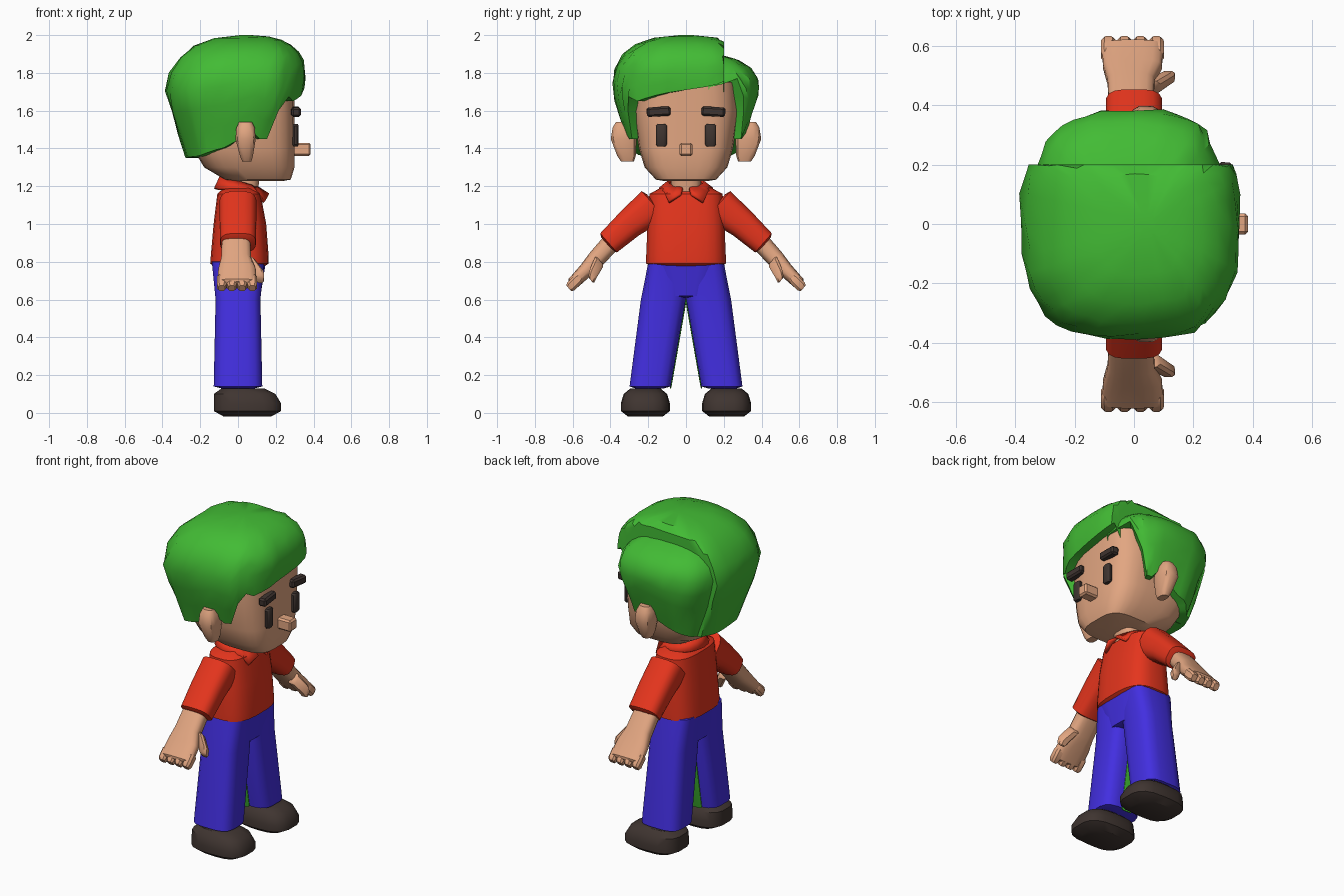
import bpy, bmesh, random
from math import sin, cos, radians, copysign
from mathutils import Vector

random.seed(4)
old = bpy.data.objects.get("Cube")
if old:
    bpy.data.objects.remove(old, do_unlink=True)


def material(name, *rgb):
    mat = bpy.data.materials.new(name)
    mat.use_nodes = True
    mat.diffuse_color = (*rgb, 1)
    shader = mat.node_tree.nodes["Principled BSDF"]
    shader.inputs["Base Color"].default_value = (*rgb, 1)
    return mat


SKIN = material("skin", .76, .38, .22)
GREEN = material("hair green", .055, .5, .035)
RED = material("shirt red", .78, .035, .012)
BLUE = material("trouser blue", .055, .028, .75)
DARK = material("dark brown", .05, .035, .03)
made = []


def finish(name, bm, mat):
    bmesh.ops.recalc_face_normals(bm, faces=bm.faces)
    mesh = bpy.data.meshes.new(name)
    bm.to_mesh(mesh)
    bm.free()
    mesh.materials.append(mat)
    part = bpy.data.objects.new(name, mesh)
    bpy.context.collection.objects.link(part)
    made.append(part)
    return part


def rounded(angle, power):
    """Point of a unit superellipse."""
    return [copysign(abs(value) ** (2 / power), value) for value in (cos(angle), sin(angle))]


def bridge(bm, loops, closed=True):
    for lower, upper in zip(loops, loops[1:]):
        count = len(lower)
        for i in range(count if closed else count - 1):
            j = (i + 1) % count
            bm.faces.new((lower[i], lower[j], upper[j], upper[i]))


def soft_end(ring, neighbour, soft):
    """Smaller ring just beyond the end of a loft, to round it off."""
    centre, before = Vector(ring[:3]), Vector(neighbour[:3])
    centre += (centre - before).normalized() * soft
    return (*centre, ring[3] * .7, ring[4] * .7)


def loft(name, mat, rings, up=(0, 1, 0), sides=16, power=3, side=1, soft=.01):
    """Rounded sections: x, y, z, half width in x, half width along up."""
    bm, loops, up = bmesh.new(), [], Vector(up).normalized()
    first = soft_end(rings[0], rings[1], soft)
    last = soft_end(rings[-1], rings[-2], soft)
    for x, y, z, wide, deep in [first, *rings, last]:
        loop = []
        for i in range(sides):
            across, along = rounded(radians(360 * (i + .5) / sides), power)
            point = Vector((x + wide * across, y, z)) + up * deep * along
            point.y *= side
            loop.append(bm.verts.new(point))
        loops.append(loop)
    bridge(bm, loops)
    bm.faces.new(loops[0])
    bm.faces.new(loops[-1])
    return finish(name, bm, mat)


def stack(name, mat, rows, y=0, **options):
    """Upright loft from rows of height, back, front and half width."""
    rings = [((back + front) / 2, y, z, (front - back) / 2, half) for z, back, front, half in rows]
    return loft(name, mat, rings, **options)


def block(name, mat, location, size, tilt=0):
    bm = bmesh.new()
    bmesh.ops.create_cube(bm, size=1)
    bmesh.ops.scale(bm, vec=size, verts=bm.verts)
    bmesh.ops.bevel(bm, geom=bm.edges[:], offset=.01, segments=1, affect='EDGES')
    part = finish(name, bm, mat)
    part.location = location
    part.rotation_euler = (tilt, 0, tilt)


# Height of the hair edge by angle: sideburn, ear, nape
HEM = [(42, 1.7), (54, 1.6), (63, 1.45), (76, 1.45), (82, 1.5), (95, 1.41), (130, 1.36), (180, 1.35)]


def hem_height(degrees):
    turn = abs(degrees)
    if turn < HEM[0][0]:
        return 1.71 + degrees / 600      # slanted fringe
    for (start, low), (end, high) in zip(HEM, HEM[1:]):
        if turn <= end:
            return low + (high - low) * (turn - start) / (end - start)


def hair(name, back, front, half, top, lean, power, left_limit, right_limit, sides=40, levels=9):
    """Domed shell, widest at the temple, cut straight at the parting."""
    bm, loops, temple = bmesh.new(), [], 1.7
    for level in range(-1, levels):
        loop = []
        for i in range(sides):
            degrees = 360 * i / sides - 180
            hem = hem_height(degrees)
            rise = sin(radians(88 * max(level, 0) / (levels - 1)))
            z = hem + (top - hem) * rise
            if z > temple:
                size = (1 - ((z - temple) / (top - temple)) ** 2.6) ** .4
            else:
                size = 1 - .8 * (temple - z)
            size *= .75 if level < 0 else random.uniform(.98, 1.02)
            across, along = rounded(radians(degrees), power)
            x = across * size * (front if across > 0 else back) + lean * max(z - temple, 0)
            y = min(max(along * size * half, right_limit), left_limit)
            loop.append(bm.verts.new((x, y, z)))
        loops.append(loop)
    bridge(bm, loops)
    bm.faces.new(loops[-1])
    finish(name, bm, GREEN)


# Head, neck and nose
stack("head", SKIN, [(1.235, -.07, .28, .16), (1.3, -.18, .3, .22), (1.4, -.24, .3, .25),
                     (1.6, -.3, .3, .28), (1.75, -.3, .3, .27)], sides=28, power=3.6)
stack("neck", SKIN, [(1.1, -.06, .1, .08), (1.3, -.04, .12, .08)])
block("nose", SKIN, (.335, 0, 1.395), (.1, .07, .07))

# Hair on both sides of the parting
hair("hair_main", .385, .35, .395, 2, .16, 2.7, left_limit=.2, right_limit=-1)
hair("hair_side", .34, .3, .385, 1.91, 0, 3.3, left_limit=1, right_limit=.12)

# Torso and trouser seat
stack("shirt", RED, [(.79, -.148, .163, .212), (.83, -.145, .163, .212), (1, -.13, .15, .205),
                     (1.16, -.11, .12, .195)], sides=24, soft=.03)
stack("trouser_seat", BLUE, [(.62, -.118, .12, .11), (.8, -.138, .148, .195)], sides=24, power=4)

# Collar: an open flared band with a point at each end
bm, inner, outer, steps = bmesh.new(), [], [], 16
for i in range(steps + 1):
    angle = radians(12 + 336 * i / steps)
    ahead, aside = cos(angle), sin(angle)
    point = .045 if i in (1, steps - 1) else 0
    flare = .165 if ahead > 0 else .12
    inner.append(bm.verts.new((.01 + .1 * ahead, .09 * aside, 1.22 - .03 * ahead)))
    outer.append(bm.verts.new((flare * ahead, .14 * aside + copysign(point / 3, aside),
                               1.185 - .03 * max(ahead, 0) - point)))
bridge(bm, [inner, outer], closed=False)
collar = finish("collar", bm, RED)
thickness = collar.modifiers.new("thickness", 'SOLIDIFY')
thickness.thickness = .016
thickness.offset = 0

# Paired parts; the figure looks along +x, so its left is +y
slope = (0, .66, .75)
for side, tag in ((1, "left"), (-1, "right")):
    # Face
    loft(tag + "_ear", SKIN, [(.045, .315, 1.36, .035, .05), (.04, .33, 1.45, .055, .07),
                              (.04, .33, 1.51, .05, .06)], sides=12, side=side, soft=.03)
    loft(tag + "_eye", DARK, [(.305, .13, z, .016, .029) for z in (1.42, 1.52)], sides=12, side=side)
    block(tag + "_eyebrow", DARK, (.305, side * .145, 1.595), (.05, .125, .05), tilt=-.06 * side)

    # Arm and hand, running outwards and down
    loft(tag + "_sleeve", RED, [(0, .17, 1.1, .1, .1), (0, .3, 1, .098, .08), (0, .41, .9, .095, .068)],
         up=slope, side=side)
    loft(tag + "_forearm", SKIN, [(-.01, .38, .92, .075, .052), (-.01, .48, .81, .08, .048),
                                  (-.005, .53, .755, .1, .04), (-.005, .6, .685, .105, .033)],
         up=slope, side=side)
    for finger in range(4):
        x = .054 * (finger - 1.6)
        loft(f"{tag}_finger_{finger + 1}", SKIN, [(x, .57, .71, .027, .03), (x, .61, .67, .026, .03)],
             up=slope, sides=8, side=side, soft=.015)
    loft(tag + "_thumb", SKIN, [(.06, .46, .8, .03, .035), (.105, .49, .74, .032, .03),
                                (.115, .5, .71, .025, .025)], up=slope, sides=8, side=side)

    # Leg, its thin inner strip and the shoe
    leg = [(0, .19, .14, .13, .11), (0, .12, .6, .12, .12), (0, .1, .8, .14, .1)]
    loft(tag + "_trouser_leg", BLUE, leg, side=side, power=3.5)
    strip = [(-.015, y - deep, z, .04, .004) for x, y, z, wide, deep in leg[:2]]
    loft(tag + "_inner_strip", GREEN, strip, sides=8, side=side)
    stack(tag + "_shoe", DARK, [(.01, -.13, .23, .13), (.05, -.13, .23, .13), (.1, -.13, .2, .115)],
          y=.215, side=side, sides=18, soft=.03)

# Soft shading with the hard edges kept
bpy.ops.object.select_all(action='DESELECT')
for part in made:
    part.select_set(True)
bpy.context.view_layer.objects.active = made[0]
bpy.ops.object.shade_smooth_by_angle(angle=radians(35))
